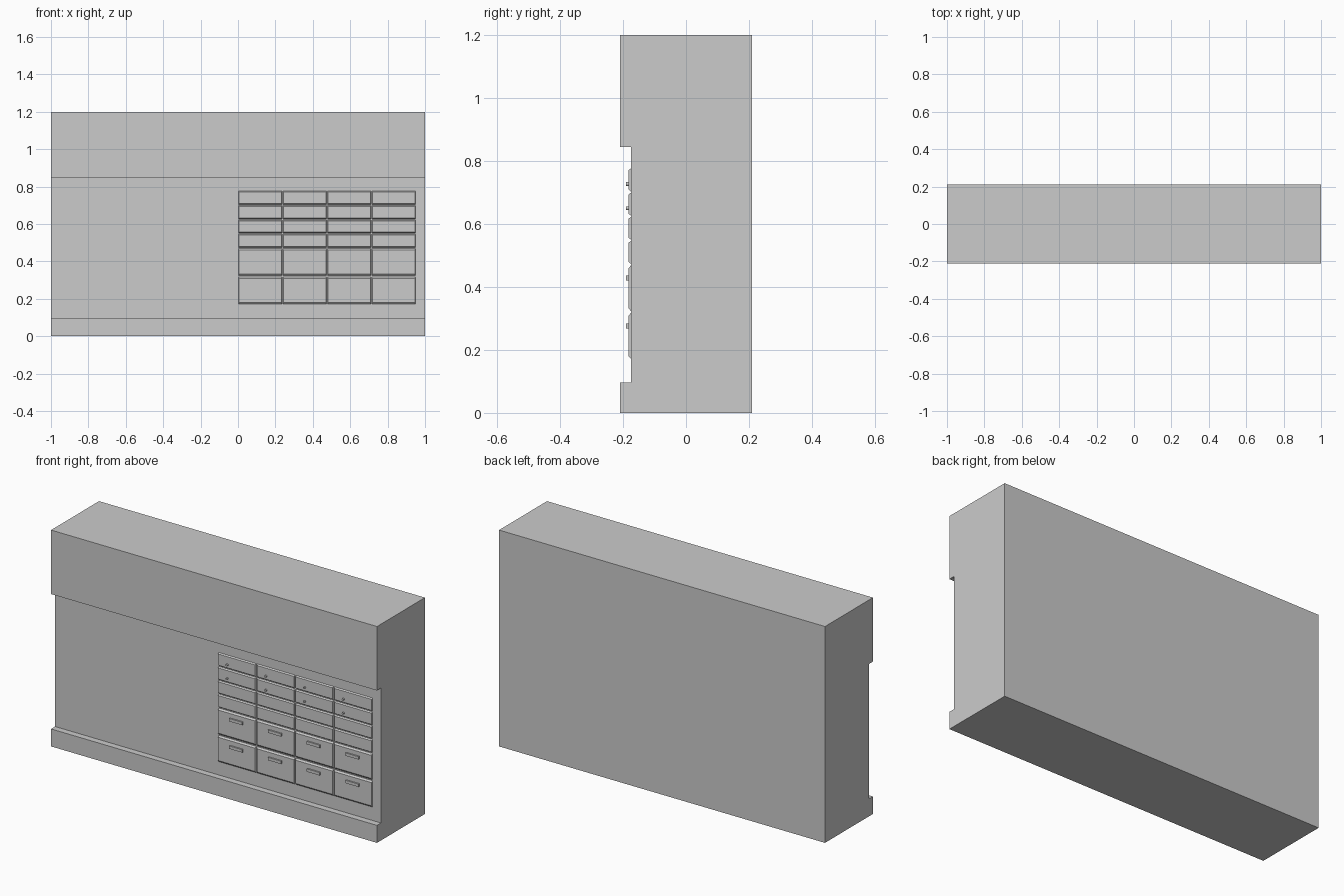
import bpy, bmesh, math

if "Cube" in bpy.data.objects:
    bpy.data.objects.remove(bpy.data.objects["Cube"])

FACE = -0.175          # y of the recessed cabinet face
DRAWER_Y = -0.182      # y of drawer fronts
PITCH = 0.2378         # drawer column spacing


def make(name, bm):
    bmesh.ops.recalc_face_normals(bm, faces=bm.faces)
    me = bpy.data.meshes.new(name)
    bm.to_mesh(me)
    bm.free()
    ob = bpy.data.objects.new(name, me)
    bpy.context.collection.objects.link(ob)
    return ob


def slab(name, x0, x1, z0, z1, y_back, y_front, ix=0.0, iz=0.0):
    """Box facing -y whose front is inset by ix, iz to give sloped edges."""
    bm = bmesh.new()

    def ring(y, a, b):
        return [bm.verts.new((x, y, z)) for x, z in
                ((x0 + a, z0 + b), (x1 - a, z0 + b), (x1 - a, z1 - b), (x0 + a, z1 - b))]
    back, front = ring(y_back, 0, 0), ring(y_front, ix, iz)
    bm.faces.new(back)
    bm.faces.new(front)
    for i in range(4):
        j = (i + 1) % 4
        bm.faces.new((back[i], back[j], front[j], front[i]))
    return make(name, bm)


# Counter body: side profile extruded along x
profile = [(0.21, 0), (0.21, 1.2), (-0.21, 1.2), (-0.21, 0.845),
           (FACE, 0.845), (FACE, 0.097), (-0.21, 0.097), (-0.21, 0)]
bm = bmesh.new()
side = bm.faces.new([bm.verts.new((-1, y, z)) for y, z in profile])
ext = bmesh.ops.extrude_face_region(bm, geom=[side])
bmesh.ops.translate(bm, vec=(2, 0, 0),
                    verts=[v for v in ext["geom"] if isinstance(v, bmesh.types.BMVert)])
make("cabinet_body", bm)

# Drawer grid: four shallow rows above two deep rows
rows = [(0.702, 0.778), (0.625, 0.701), (0.549, 0.624), (0.472, 0.548),
        (0.321, 0.471), (0.169, 0.320)]
for c in range(4):
    x0 = c * PITCH + 0.001
    x1 = x0 + PITCH - 0.002
    for r, (z0, z1) in enumerate(rows):
        deep = r >= 4
        slab(f"drawer_{r}_{c}", x0, x1, z0, z1, FACE + 0.002, DRAWER_Y,
             0.005, 0.011 if deep else 0.007)
        if deep:
            # Bar handle
            cx, cz = (x0 + x1) / 2, z0 + 0.107
            slab(f"handle_{r}_{c}", cx - 0.04, cx + 0.04, cz - 0.008, cz + 0.008,
                 DRAWER_Y + 0.002, -0.19)
        elif r < 2:
            # Small round knob
            bpy.ops.mesh.primitive_cylinder_add(
                vertices=16, radius=0.006, depth=0.01,
                location=(x0 + 0.061, -0.185, z0 + 0.025),
                rotation=(math.pi / 2, 0, 0))
            knob = bpy.context.object
            knob.name = f"knob_{r}_{c}"
            bpy.ops.object.shade_smooth_by_angle()
